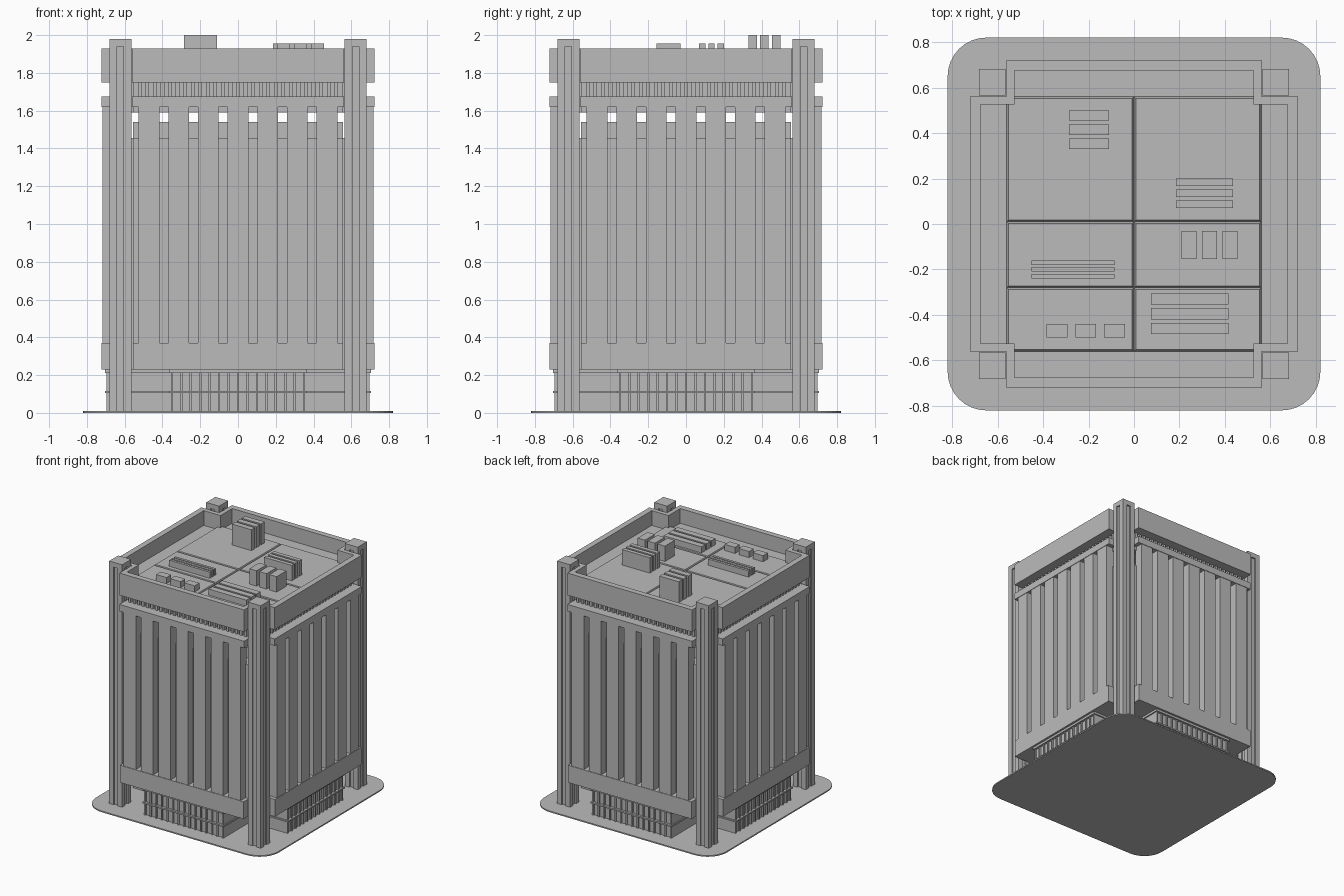
import bpy, bmesh, math
from mathutils import Vector

cube = bpy.data.objects.get("Cube")
if cube:
    bpy.data.objects.remove(cube, do_unlink=True)

concrete = bpy.data.materials.new("grey_concrete")
concrete.use_nodes = True
grey = (0.5, 0.5, 0.5, 1)
concrete.diffuse_color = grey
concrete.node_tree.nodes["Principled BSDF"].inputs["Base Color"].default_value = grey


def finish(name, bm):
    bmesh.ops.recalc_face_normals(bm, faces=bm.faces)
    mesh = bpy.data.meshes.new(name)
    bm.to_mesh(mesh)
    bm.free()
    mesh.materials.append(concrete)
    obj = bpy.data.objects.new(name, mesh)
    bpy.context.collection.objects.link(obj)
    return obj


def add_box(bm, x0, x1, y0, y1, z0, z1, taper=0):
    """Box between limits; taper pulls the top edges inward."""
    def loop(z, t):
        return [bm.verts.new((x, y, z)) for x, y in
                ((x0 + t, y0 + t), (x1 - t, y0 + t), (x1 - t, y1 - t), (x0 + t, y1 - t))]
    bridge(bm, loop(z0, 0), loop(z1, taper), True)


def bridge(bm, low, high, caps):
    n = len(low)
    for i in range(n):
        j = (i + 1) % n
        bm.faces.new((low[i], low[j], high[j], high[i]))
    if caps:
        bm.faces.new(low[::-1])
        bm.faces.new(high)


def prism(name, points, z0, z1):
    bm = bmesh.new()
    low, high = ([bm.verts.new((x, y, z)) for x, y in points] for z in (z0, z1))
    bridge(bm, low, high, True)
    return finish(name, bm)


def cross(arm, reach):
    """Plus-shaped outline: arms of half width arm, out to reach."""
    quarter = [Vector((reach, -arm)), Vector((reach, arm)), Vector((arm, arm))]
    points = []
    for k in range(4):
        c, s = ((1, 0), (0, 1), (-1, 0), (0, -1))[k]
        points += [(p.x * c - p.y * s, p.x * s + p.y * c) for p in quarter]
    return points


def four_sides(name, boxes):
    """Boxes laid out on the front face, repeated on all four faces."""
    bm = bmesh.new()
    for k in range(4):
        start = len(bm.verts)
        for b in boxes:
            add_box(bm, *b)
        bm.verts.ensure_lookup_table()
        c, s = ((1, 0), (0, 1), (-1, 0), (0, -1))[k]
        for v in bm.verts[start:]:
            v.co.x, v.co.y = v.co.x * c - v.co.y * s, v.co.x * s + v.co.y * c
    return finish(name, bm)


# Rounded ground slab
half, radius = 0.82, 0.17
outline = []
for k in range(4):
    for i in range(9):
        a = math.radians(90 * k + 90 * i / 8)
        mid = math.radians(90 * k + 45)
        outline.append((math.copysign(half - radius, math.cos(mid)) + radius * math.cos(a),
                        math.copysign(half - radius, math.sin(mid)) + radius * math.sin(a)))
prism("ground_slab", outline, 0, 0.01)

# Glazed lobby with mullions and thin ledges
prism("lobby", cross(0.355, 0.685), 0.01, 0.23)
prism("lobby_middle_ledge", cross(0.365, 0.705), 0.105, 0.117)
prism("lobby_top_ledge", cross(0.365, 0.705), 0.212, 0.235)
bays = 14
four_sides("lobby_mullions", [(x - 0.006, x + 0.006, -0.696, -0.68, 0.01, 0.22)
                              for x in (-0.35 + 0.7 * i / bays for i in range(bays + 1))])

# Tower body, open under its top slab
prism("lower_band", cross(0.557, 0.722), 0.23, 0.37)
prism("recessed_walls", cross(0.557, 0.655), 0.37, 1.455)
prism("inner_core", cross(0.5, 0.557), 1.455, 1.54)
prism("upper_floor", cross(0.557, 0.655), 1.59, 1.625)
four_sides("facade_fins", [(x - 0.055, x + 0.055, -0.718, -0.645, 0.37, 1.625)
                           for x in (0.157 * i for i in range(-3, 4))])

# Cornice, recessed strip with dentils
prism("cornice", cross(0.56, 0.722), 1.62, 1.675)
prism("recessed_strip", cross(0.555, 0.62), 1.675, 1.75)
four_sides("dentils", [(x - 0.01, x + 0.01, -0.65, -0.61, 1.675, 1.75)
                       for x in (0.04 * i for i in range(-13, 14))])

# Parapet ring around the sunken roof
bm = bmesh.new()
roof_z = 1.81
loops = [[bm.verts.new((x, y, z)) for x, y in cross(a, r)] for a, r, z in
         ((0.56, 0.722, 1.75), (0.56, 0.722, 1.93), (0.525, 0.675, 1.93), (0.525, 0.675, roof_z))]
for low, high in zip(loops, loops[1:]):
    bridge(bm, low, high, False)
bm.faces.new(loops[0][::-1])
bm.faces.new(loops[-1])
finish("parapet_and_roof", bm)

# Raised roof panels with sloping edges
bm = bmesh.new()
edge = 0.525
for x0, x1 in ((-0.56, 0), (0, 0.56)):
    for y0, y1 in ((-0.56, -0.28), (-0.28, 0.01), (0.01, 0.56)):
        add_box(bm, x0, x1, y0, y1, roof_z, roof_z + 0.02, 0.008)
finish("roof_panels", bm)


# Rooftop units, each a row of three blocks
def roof_unit(name, x, y, top, along, fill):
    bm = bmesh.new()
    for i in range(3):
        lim = [list(x), list(y)]
        a, b = lim[along]
        size = (b - a) * fill / 3
        step = (b - a - size) / 2
        lim[along] = [a + step * i, a + step * i + size]
        add_box(bm, *lim[0], *lim[1], roof_z, top)
    finish(name, bm)


roof_unit("tall_vent", (-0.285, -0.11), (0.33, 0.5), 2.0, 1, 0.8)
roof_unit("wide_vent", (0.185, 0.435), (0.07, 0.2), 1.955, 1, 0.75)
roof_unit("cooling_blocks", (0.21, 0.455), (-0.155, -0.03), 1.955, 0, 0.8)
roof_unit("long_vent", (-0.45, -0.085), (-0.24, -0.16), 1.88, 1, 0.75)
roof_unit("small_blocks", (-0.385, -0.04), (-0.5, -0.44), 1.88, 0, 0.8)
roof_unit("low_vent", (0.075, 0.415), (-0.485, -0.305), 1.88, 1, 0.83)

# Corner pillars: grooved shaft under a square cap
for sx, side in ((1, "left"), (-1, "right")):
    for sy, end in ((1, "back"), (-1, "front")):
        bm = bmesh.new()
        cx, cy, r = sx * 0.623, sy * 0.623, 0.058
        c = r - 0.012
        add_box(bm, cx - c, cx + c, cy - c, cy + c, 0, 1.95)
        for px in (-1, 1):
            for py in (-1, 1):
                x, y, h = cx + px * (r - 0.02), cy + py * (r - 0.02), 0.02
                add_box(bm, x - h, x + h, y - h, y + h, 0, 1.95)
        add_box(bm, cx - r, cx + r, cy - r, cy + r, 1.94, 1.98)
        finish(f"{end}_{side}_pillar", bm)
